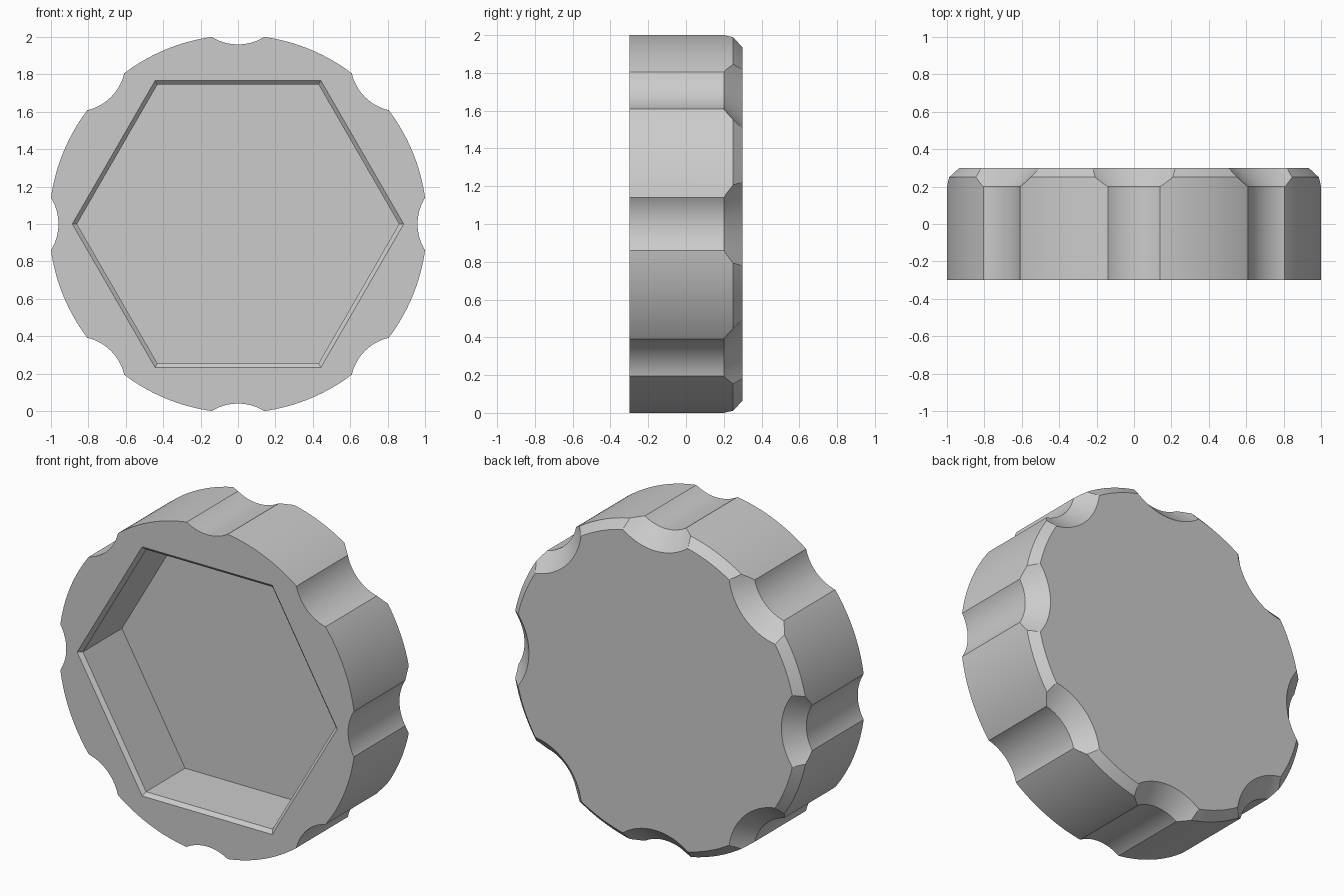
import bpy, bmesh, math

if "Cube" in bpy.data.objects:
    bpy.data.objects.remove(bpy.data.objects["Cube"], do_unlink=True)

OUTER = 1.0098      # disc radius
GROOVE = 0.265      # finger groove radius
GROOVE_AT = 1.225   # groove axis distance from the centre


def loft(bm, profile, sides, cx=0.0, cz=1.0):
    """Closed solid along y from (y, radius) pairs."""
    rings = []
    for y, r in profile:
        rings.append([bm.verts.new((cx + r * math.cos(2 * math.pi * i / sides), y,
                                    cz + r * math.sin(2 * math.pi * i / sides)))
                      for i in range(sides)])
    for a, b in zip(rings, rings[1:]):
        for i in range(sides):
            j = (i + 1) % sides
            bm.faces.new((a[i], a[j], b[j], b[i]))
    bm.faces.new(rings[0])
    bm.faces.new(rings[-1])


def make_object(name, bm):
    bmesh.ops.recalc_face_normals(bm, faces=bm.faces)
    mesh = bpy.data.meshes.new(name)
    bm.to_mesh(mesh)
    bm.free()
    obj = bpy.data.objects.new(name, mesh)
    bpy.context.collection.objects.link(obj)
    return obj


# Plain grey material
grey = bpy.data.materials.new("plain grey")
grey.use_nodes = True
colour = (0.6, 0.6, 0.6, 1)
grey.diffuse_color = colour
grey.node_tree.nodes["Principled BSDF"].inputs["Base Color"].default_value = colour

# Disc with a chamfered back rim
bm = bmesh.new()
loft(bm, [(-0.3, OUTER), (0.25, OUTER), (0.3, OUTER - 0.05)], 192)
knob = make_object("knob_body", bm)
knob.data.materials.append(grey)

# Cutter: eight finger grooves flaring at the back, and the hexagonal socket
bm = bmesh.new()
for k in range(8):
    a = k * math.pi / 4
    loft(bm, [(-0.4, GROOVE), (0.2, GROOVE), (0.35, GROOVE + 0.15)], 96,
         GROOVE_AT * math.cos(a), 1 + GROOVE_AT * math.sin(a))
loft(bm, [(-0.4, 0.886), (-0.3, 0.886), (-0.279, 0.861), (0.1, 0.861)], 6)
cutter = make_object("groove_and_socket_cutter", bm)
cutter.hide_render = True

# Cut, bake the result and drop the cutter
mod = knob.modifiers.new("cut", 'BOOLEAN')
mod.operation = 'DIFFERENCE'
mod.solver = 'EXACT'
mod.object = cutter
bpy.context.view_layer.update()
baked = bpy.data.meshes.new_from_object(knob.evaluated_get(bpy.context.evaluated_depsgraph_get()))
knob.modifiers.clear()
knob.data = baked
knob.data.materials.clear()
knob.data.materials.append(grey)
bpy.data.objects.remove(cutter, do_unlink=True)

# Smooth curved walls, sharp edges kept
bpy.ops.object.select_all(action='DESELECT')
knob.select_set(True)
bpy.context.view_layer.objects.active = knob
bpy.ops.object.shade_smooth_by_angle(angle=math.radians(25))
